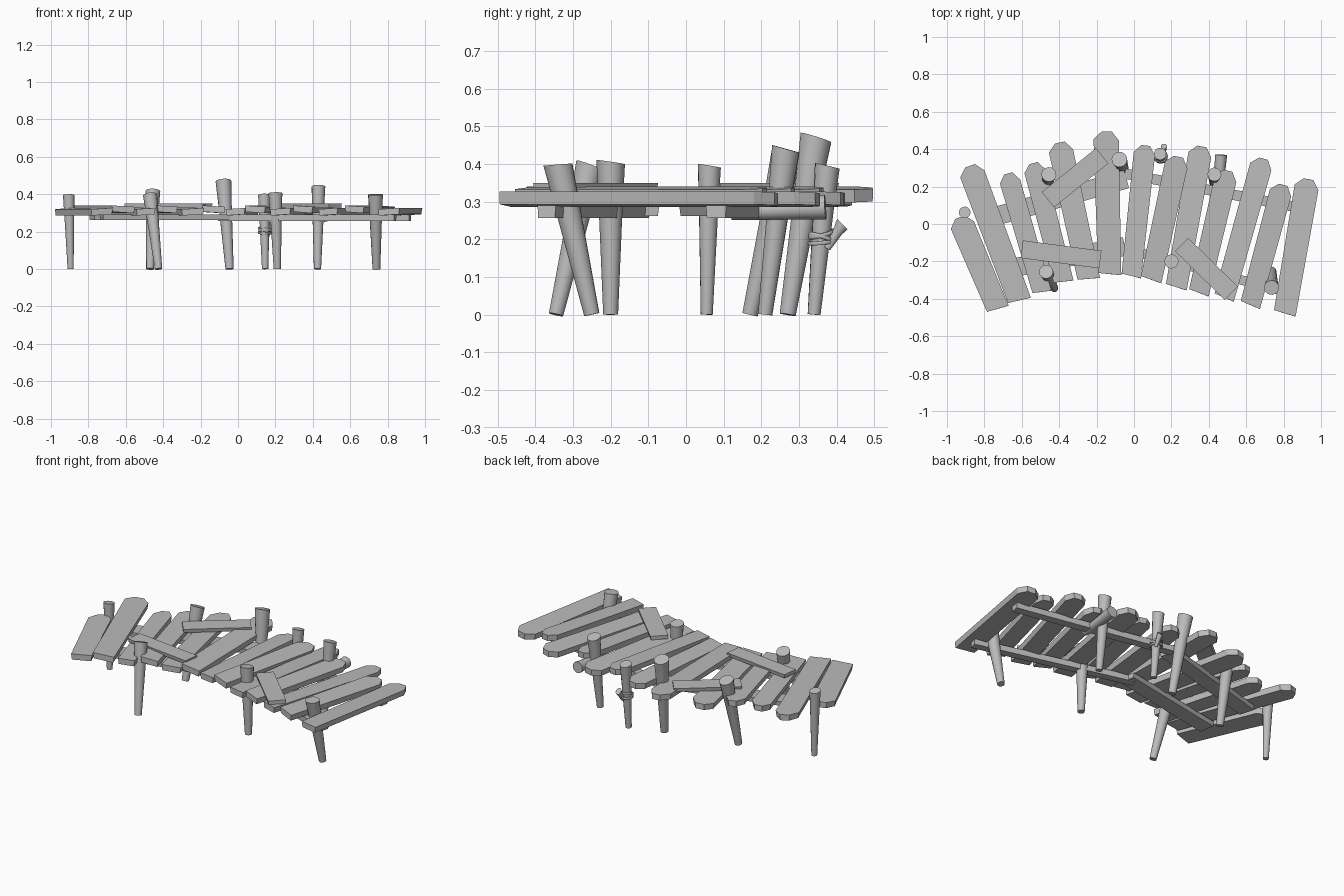
import bpy, bmesh, math
from mathutils import Vector

cube = bpy.data.objects.get("Cube")
if cube:
    bpy.data.objects.remove(cube)

wood = bpy.data.materials.new("weathered grey")
wood.use_nodes = True
GREY = (0.5, 0.5, 0.5, 1)
wood.diffuse_color = GREY
wood.node_tree.nodes["Principled BSDF"].inputs["Base Color"].default_value = GREY


def finish(name, bm, smooth=True):
    bmesh.ops.recalc_face_normals(bm, faces=bm.faces)
    mesh = bpy.data.meshes.new(name)
    bm.to_mesh(mesh)
    bm.free()
    mesh.materials.append(wood)
    obj = bpy.data.objects.new(name, mesh)
    bpy.context.collection.objects.link(obj)
    if smooth:
        bpy.ops.object.select_all(action='DESELECT')
        obj.select_set(True)
        bpy.context.view_layer.objects.active = obj
        bpy.ops.object.shade_smooth_by_angle(angle=math.radians(40))
    return obj


def board(name, back, front, w_back, w_front, z, thick, roll=0.0, clip=0.0):
    """Tapered board between two points, back corners clipped to a blunt point."""
    a, b = Vector(back), Vector(front)
    along = (b - a).normalized()
    side = Vector((-along.y, along.x))
    hb, hf = w_back / 2, w_front / 2
    if clip:
        outline = [(a, -hb * 0.35), (a, hb * 0.45), (a + along * clip, hb),
                   (b, hf), (b - along * clip * 0.3, -hf), (a + along * clip * 0.8, -hb)]
    else:
        outline = [(a, -hb), (a, hb), (b, hf), (b, -hf)]
    bm = bmesh.new()
    rings = []
    for level, scale in ((-0.5, 0.92), (0.5, 1.0)):
        ring = []
        for point, offset in outline:
            p = point + side * offset * scale
            ring.append(bm.verts.new((p.x, p.y, z + level * thick + roll * offset)))
        rings.append(ring)
    low, high = rings
    bm.faces.new(low)
    bm.faces.new(high)
    n = len(low)
    for i in range(n):
        j = (i + 1) % n
        bm.faces.new((low[i], low[j], high[j], high[i]))
    return finish(name, bm, False)


def log(name, start, end, r_start, r_end, slant=0.0, sides=14):
    """Tapered round timber with an optionally sloping end cut."""
    a, b = Vector(start), Vector(end)
    q = (b - a).to_track_quat('Z', 'Y')
    bm = bmesh.new()
    rings = []
    for t, r in ((0, r_start), (0.7, r_start + (r_end - r_start) * 0.65), (1, r_end)):
        ring = []
        for i in range(sides):
            ang = math.tau * i / sides
            p = a.lerp(b, t) + q @ Vector((r * math.cos(ang), r * math.sin(ang), 0))
            if t == 1:
                p.z -= slant * (p.y - b.y)
            ring.append(bm.verts.new(p))
        rings.append(ring)
    for lo, hi in zip(rings, rings[1:]):
        for i in range(sides):
            j = (i + 1) % sides
            bm.faces.new((lo[i], lo[j], hi[j], hi[i]))
    bm.faces.new(rings[0])
    bm.faces.new(rings[-1])
    return finish(name, bm)


# Deck planks: back x, back y, front x, front y, width
planks = [
    (-.935, .035, -.725, -.46, .13), (-.88, .31, -.61, -.415, .135),
    (-.675, .27, -.49, -.37, .11), (-.54, .325, -.375, -.315, .115),
    (-.4, .435, -.24, -.30, .13), (-.15, .495, -.13, -.275, .135),
    (.06, .42, -.015, -.285, .115), (.235, .36, .09, -.305, .125),
    (.36, .415, .225, -.345, .125), (.5, .285, .345, -.375, .12),
    (.69, .35, .48, -.40, .12), (.795, .21, .62, -.44, .12),
    (.93, .24, .805, -.485, .13),
]
for i, (bx, by, fx, fy, w) in enumerate(planks):
    board(f"deck_plank_{i + 1}", (bx, by), (fx, fy), w, w * 0.92,
          .306 + .013 * (i % 2), .034, roll=.06 * (-1) ** i, clip=.05)

# Loose boards lying across the deck
board("loose_board_back", (-.17, .365), (-.46, .13), .105, .105, .338, .022)
board("loose_board_right", (-.60, -.135), (-.18, -.19), .095, .095, .338, .022)
board("loose_board_left", (.255, -.11), (.52, -.37), .1, .1, .338, .022)

# Supports under the deck
board("back_rail_left", (.92, .08), (-.05, .27), .055, .055, .274, .034)
board("front_rail_left", (.84, -.37), (-.1, -.12), .05, .05, .274, .034)
board("back_rail_right", (-.04, .24), (-.78, .03), .1, .1, .276, .028)
board("front_rail_right", (-.05, -.12), (-.73, -.25), .1, .1, .276, .028)
log("under_log", (.45, .12, .272), (.465, .37, .285), .022, .033)

# Posts: bottom x, bottom y, top x, top y, height, top radius
posts = [
    (-.895, .055, -.905, .062, .395, .031), (-.47, .17, -.455, .265, .415, .04),
    (-.425, -.345, -.47, -.255, .395, .038), (-.045, .27, -.078, .345, .47, .042),
    (.145, .34, .14, .375, .395, .033), (.21, -.2, .2, -.2, .405, .038),
    (.425, .21, .43, .265, .44, .037), (.74, -.25, .735, -.34, .398, .04),
]
for i, (x0, y0, x1, y1, h, r) in enumerate(posts):
    log(f"post_{i + 1}", (x0, y0, 0), (x1, y1, h), r * .52, r, slant=.15)

# Rope tied around one back post, with a short peg
for z, tilt in ((.192, .1), (.203, -.3), (.214, .25)):
    bpy.ops.mesh.primitive_torus_add(
        major_radius=.032, minor_radius=.006, major_segments=18, minor_segments=6,
        location=(.143, .36, z), rotation=(tilt, tilt * .5, 0))
    rope = bpy.context.object
    rope.name = "rope_wrap"
    rope.data.materials.append(wood)
    bpy.ops.object.shade_smooth_by_angle(angle=math.radians(60))
log("rope_peg", (.16, .375, .175), (.16, .415, .24), .009, .017, slant=.4, sides=10)
